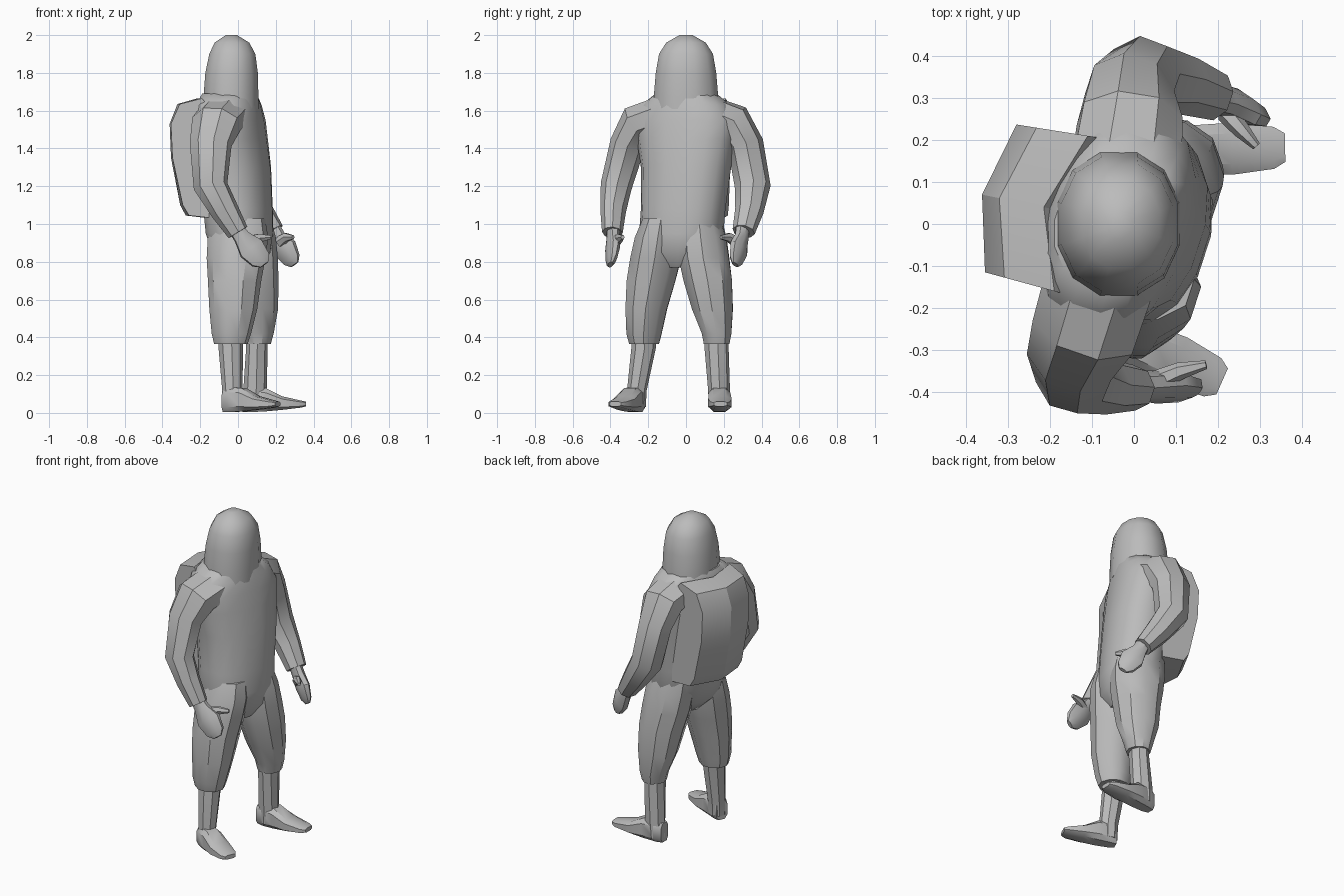
import bpy, bmesh, math
from mathutils import Vector

grey = bpy.data.materials.new("suit grey")
grey.diffuse_color = (0.5, 0.5, 0.5, 1)
YAW = math.radians(18)
FWD = Vector((math.cos(YAW), -math.sin(YAW), 0))   # body is turned slightly
UP = Vector((0, 0, 1))


def skin(name, loops, angle):
    """Bridge equal-length closed loops and cap both ends."""
    bm = bmesh.new()
    rows = [[bm.verts.new(p) for p in loop] for loop in loops]
    n = len(rows[0])
    for r, s in zip(rows, rows[1:]):
        for i in range(n):
            j = (i + 1) % n
            bm.faces.new((r[i], r[j], s[j], s[i]))
    bm.faces.new(rows[0][::-1])
    bm.faces.new(rows[-1])
    bmesh.ops.recalc_face_normals(bm, faces=bm.faces)
    me = bpy.data.meshes.new(name)
    bm.to_mesh(me)
    bm.free()
    me.materials.append(grey)
    ob = bpy.data.objects.new(name, me)
    bpy.context.collection.objects.link(ob)
    bpy.ops.object.select_all(action='DESELECT')
    ob.select_set(True)
    bpy.context.view_layer.objects.active = ob
    bpy.ops.object.shade_smooth_by_angle(angle=math.radians(angle))
    return ob


def loft(name, rings, n=8, side=FWD, axis=None, power=1.0, angle=35):
    """Rings are (x, y, z, half size along side, half size across side)."""
    c = [Vector(r[:3]) for r in rings]
    fit = math.cos(math.pi / n) ** power
    loops = []
    for k, r in enumerate(rings):
        t = (axis or c[min(k + 1, len(c) - 1)] - c[max(k - 1, 0)]).normalized()
        u = (side - t * side.dot(t)).normalized()
        v = t.cross(u)
        loop = []
        for i in range(n):
            a = 2 * math.pi * (i + 0.5) / n
            ca, sa = math.cos(a), math.sin(a)
            loop.append(c[k] + u * r[3] / fit * math.copysign(abs(ca) ** power, ca)
                        + v * r[4] / fit * math.copysign(abs(sa) ** power, sa))
        loops.append(loop)
    return skin(name, loops, angle)


# Torso
loft("torso", [(.03, -.04, .77, .08, .08), (.018, -.037, .85, .145, .19),
               (.008, -.025, .95, .168, .222), (.0, -.015, 1.08, .174, .222),
               (-.01, 0, 1.3, .172, .238), (-.03, 0, 1.45, .17, .262),
               (-.04, 0, 1.55, .165, .275), (-.05, 0, 1.63, .16, .235),
               (-.045, 0, 1.69, .14, .16)],
     n=16, axis=UP, power=.9, angle=50)

# Hood
loft("hood", [(-.037, 0, 1.61, .145, .172), (-.037, 0, 1.68, .145, .17),
              (-.034, 0, 1.8, .139, .16), (-.03, 0, 1.9, .122, .143),
              (-.032, 0, 1.96, .092, .105), (-.035, 0, 2.0, .03, .035)],
     n=12, axis=UP, side=Vector((1, 0, 0)), power=.9, angle=50)

# Trouser legs
legs = {
    "right": [(0, -.12, 1.03, .14, .10), (0, -.14, .93, .155, .125),
              (-.01, -.16, .82, .15, .132), (-.018, -.185, .7, .135, .128),
              (-.025, -.21, .55, .122, .108), (-.035, -.222, .42, .1, .092),
              (-.038, -.222, .365, .085, .078)],
    "left": [(.03, .08, 1.03, .14, .10), (.045, .085, .93, .15, .125),
             (.06, .095, .82, .145, .132), (.078, .115, .7, .13, .128),
             (.092, .14, .55, .115, .107), (.105, .162, .42, .08, .078),
             (.105, .162, .365, .065, .068)]}
for s, rings in legs.items():
    loft(s + "_trouser_leg", rings, n=10, axis=UP)

# Boot shafts and feet
loft("right_boot_shaft", [(-.04, -.22, .42, .062, .06), (-.038, -.225, .34, .06, .06),
                          (-.03, -.26, .12, .05, .048), (-.03, -.262, .03, .048, .045)], axis=UP)
loft("left_boot_shaft", [(.1, .16, .42, .052, .06), (.1, .162, .34, .052, .06),
                         (.09, .175, .12, .058, .053), (.085, .175, .03, .058, .05)], axis=UP)
feet = {"right": ((-.072, -.25), (.21, -.375)), "left": ((.025, .175), (.36, .182))}
for s, (heel, toe) in feet.items():
    h, t = Vector((*heel, 0)), Vector((*toe, 0))
    d = t - h
    across = UP.cross(d).normalized()
    rings = []
    for f, w, z0, z1 in ((0, .036, .005, .12), (.12, .05, .004, .135), (.36, .058, .008, .132),
                         (.62, .062, .016, .088), (.92, .05, .028, .065),
                         (1, .034, .035, .06)):
        p = h + d * f
        rings.append((p.x, p.y, (z0 + z1) / 2, w, (z1 - z0) / 2))
    loft(s + "_foot", rings, side=across, axis=d, power=.6)

# Sleeves, mittens and thumbs
arms = {
    "right": dict(
        sleeve=[(-.08, -.13, 1.57, .13, .10), (-.115, -.245, 1.53, .125, .105),
                (-.145, -.31, 1.42, .105, .085), (-.145, -.37, 1.2, .085, .076),
                (-.07, -.386, 1.07, .07, .062), (.0, -.39, .955, .054, .05)],
        hand=[(-.02, -.385, .99, .038, .033), (.02, -.385, .93, .042, .033),
              (.07, -.388, .87, .07, .034), (.12, -.395, .81, .055, .025),
              (.14, -.4, .785, .025, .012)],
        thumb=[(.05, -.375, .905, .03, .022), (.11, -.35, .925, .022, .018),
               (.172, -.335, .93, .01, .009)],
        palm=Vector((1, .15, 0))),
    "left": dict(
        sleeve=[(-.02, .13, 1.57, .13, .10), (-.01, .245, 1.53, .12, .105),
                (-.01, .315, 1.42, .10, .088), (.02, .353, 1.2, .088, .088),
                (.11, .335, 1.07, .07, .07), (.19, .305, .96, .052, .056)],
        hand=[(.18, .3, .99, .038, .033), (.21, .295, .93, .042, .033),
              (.25, .28, .87, .067, .034), (.285, .265, .81, .05, .025),
              (.3, .26, .785, .025, .012)],
        thumb=[(.22, .265, .905, .028, .022), (.255, .225, .93, .022, .018),
               (.292, .185, .93, .01, .009)],
        palm=Vector((.85, -.5, 0)))}
for s, a in arms.items():
    loft(s + "_sleeve", a["sleeve"])
    loft(s + "_mitten", a["hand"], side=a["palm"])
    loft(s + "_thumb", a["thumb"], n=6, side=UP)

# Backpack: one side profile (depth, height) swept over three stations
profile = [(-.4, 1.58), (0, 1.665), (.72, 1.635), (1, 1.53), (.95, 1.35),
           (.62, 1.1), (.42, 1.045), (-.4, 1.03)]
stations = [((-.19, -.16), (-.355, -.115)), ((-.215, .04), (-.362, .07)),
            ((-.11, .21), (-.28, .237))]
loops = []
for inner, outer in stations:
    i, o = Vector((*inner, 0)), Vector((*outer, 0))
    loops.append([i + (o - i) * d + UP * z for d, z in profile])
skin("backpack", loops, 25)
